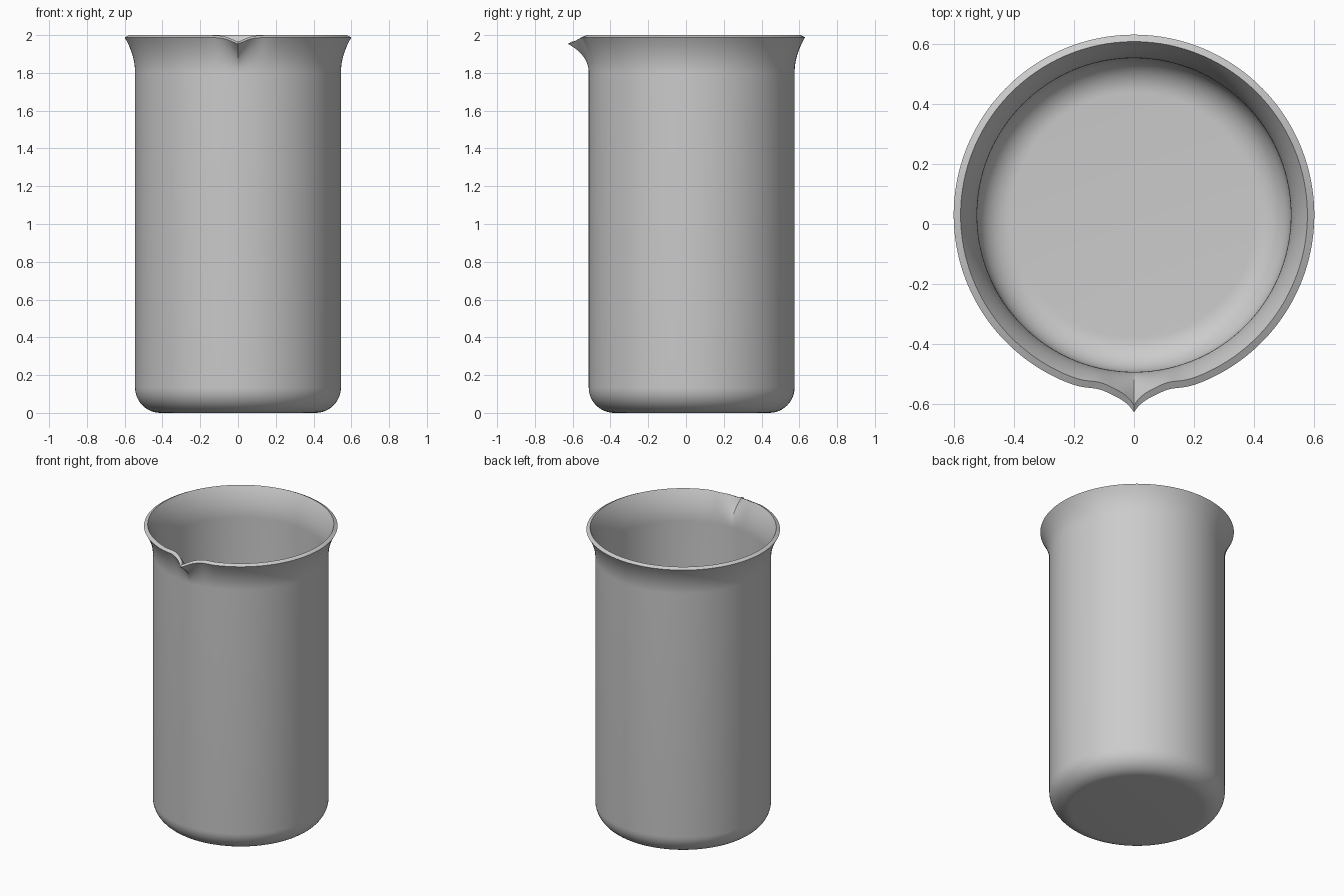
import bpy, bmesh, math

if "Cube" in bpy.data.objects:
    bpy.data.objects.remove(bpy.data.objects["Cube"])

N = 192          # vertices around, packed more densely at the spout
CY = 0.03        # beaker axis is slightly behind the origin
FLARE_Z = 1.80


def corner(r, z0, rad, steps=12):
    """Rounded bottom corner, from floor to wall."""
    pts = []
    for i in range(steps + 1):
        a = math.pi / 2 * i / steps
        pts.append((r - rad + rad * math.sin(a), z0 + rad - rad * math.cos(a), 0.0))
    return pts


def flare(r, out, top, steps=14):
    """Lip curving outward; third value is the spout weight."""
    pts = []
    for i in range(steps + 1):
        t = i / steps
        pts.append((r + out * t * t, FLARE_Z + (top - FLARE_Z) * t, t * t))
    return pts


# closed wall profile: outside going up, inside going down
outer = corner(0.545, 0.0, 0.135) + flare(0.545, 0.055, 1.988)
inner = corner(0.522, 0.023, 0.115) + flare(0.522, 0.055, 2.0)
profile = outer + inner[::-1]

angles = []
for i in range(N):
    u = -1 + 2 * i / N
    angles.append(math.copysign(math.pi * abs(u) ** 1.6, u))

bm = bmesh.new()
rings = []
for r, z, w in profile:
    ring = []
    for a in angles:
        s = abs(a) * 0.6                       # distance along rim from spout
        push = 0.056 * math.exp(-s / 0.034) - 0.010 * math.exp(-((s - 0.12) / 0.05) ** 2)
        drop = 0.034 * math.exp(-(s / 0.055) ** 1.4)
        rr = r + w * push
        ring.append(bm.verts.new((rr * math.sin(a), CY - rr * math.cos(a), z - w * drop)))
    rings.append(ring)
for lo, hi in zip(rings, rings[1:]):
    for j in range(N):
        k = (j + 1) % N
        bm.faces.new((lo[j], lo[k], hi[k], hi[j]))
bm.faces.new(rings[0][::-1])                   # underside
bm.faces.new(rings[-1])                        # inner floor
bmesh.ops.recalc_face_normals(bm, faces=bm.faces[:])

mesh = bpy.data.meshes.new("beaker")
bm.to_mesh(mesh)
bm.free()
beaker = bpy.data.objects.new("beaker", mesh)
bpy.context.collection.objects.link(beaker)

mat = bpy.data.materials.new("light grey")
mat.diffuse_color = (0.6, 0.6, 0.6, 1)
mat.use_nodes = True
mat.node_tree.nodes["Principled BSDF"].inputs["Base Color"].default_value = mat.diffuse_color
mesh.materials.append(mat)

bpy.context.view_layer.objects.active = beaker
beaker.select_set(True)
bpy.ops.object.shade_smooth_by_angle(angle=math.radians(35))
